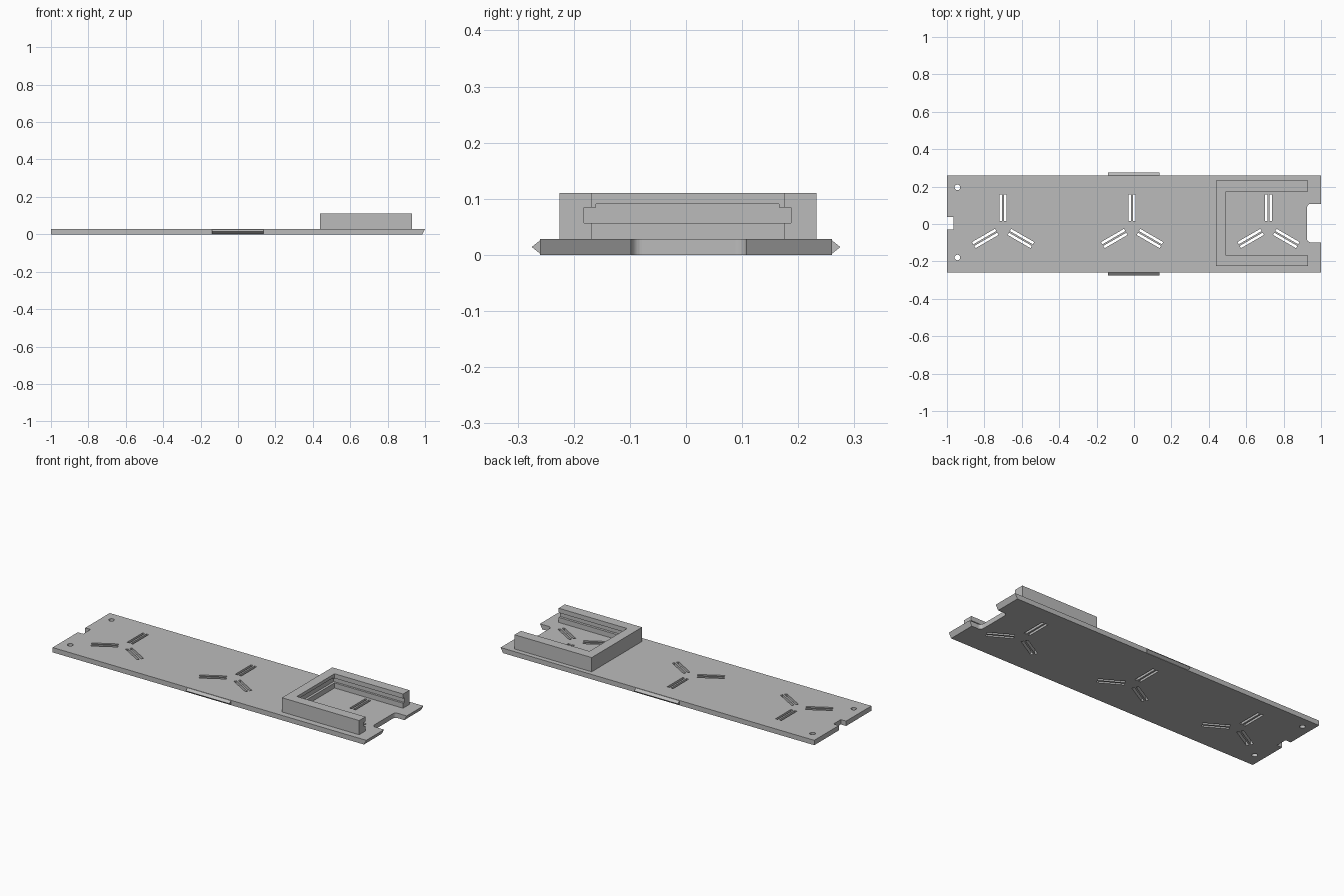
import bpy
import bmesh
from math import cos, sin, pi, radians

cube = bpy.data.objects.get("Cube")
if cube:
    bpy.data.objects.remove(cube, do_unlink=True)

grey = bpy.data.materials.new("plain_grey")
grey.use_nodes = True
GREY = (0.5, 0.5, 0.5, 1)
grey.diffuse_color = GREY
grey.node_tree.nodes["Principled BSDF"].inputs["Base Color"].default_value = GREY

T = 0.028       # plate thickness
HALF = 0.26     # plate half width


def add_object(name, bm):
    bmesh.ops.recalc_face_normals(bm, faces=bm.faces)
    mesh = bpy.data.meshes.new(name)
    bm.to_mesh(mesh)
    bm.free()
    mesh.materials.append(grey)
    obj = bpy.data.objects.new(name, mesh)
    bpy.context.collection.objects.link(obj)
    return obj


def extrude(bm, points, vector):
    """Sweep a closed 3D outline along a vector into a solid."""
    face = bm.faces.new([bm.verts.new(p) for p in points])
    top = bmesh.ops.extrude_face_region(bm, geom=[face])["geom"]
    verts = [v for v in top if isinstance(v, bmesh.types.BMVert)]
    bmesh.ops.translate(bm, verts=verts, vec=vector)


def cut(target, bm, name):
    cutter = add_object(name, bm)
    cutter.hide_render = True
    mod = target.modifiers.new(name, "BOOLEAN")
    mod.operation = "DIFFERENCE"
    mod.solver = "EXACT"
    mod.object = cutter
    bpy.context.view_layer.objects.active = target
    bpy.ops.object.modifier_apply(modifier=name)
    bpy.data.objects.remove(cutter, do_unlink=True)


def arc(cx, cy, r, start, end, steps=6):
    return [(cx + r * cos(radians(start + (end - start) * i / steps)),
             cy + r * sin(radians(start + (end - start) * i / steps)))
            for i in range(steps + 1)]


# Base plate outline with a rounded notch on the right end, a small one on the left
r = 0.02
outline = [(-1, -HALF), (1, -HALF), (1, -0.098)]
outline += arc(0.925 + r, -0.098 + r, r, 270, 180)
outline += arc(0.925 + r, 0.108 - r, r, 180, 90)
outline += [(1, 0.108), (1, HALF), (-1, HALF),
            (-1, 0.037), (-0.966, 0.037), (-0.966, -0.03), (-1, -0.03)]
bm = bmesh.new()
extrude(bm, [(x, y, 0) for x, y in outline], (0, 0, T))
# Undercut the right end
for v in bm.verts:
    if v.co.x > 0.99 and v.co.z < T / 2:
        v.co.x = 0.985
plate = add_object("base_plate", bm)

# Three groups of radial slot pairs, plus two screw holes
bm = bmesh.new()
for cx in (-0.70, -0.01, 0.719):
    for angle in (90, 210, 330):
        c, s = cos(radians(angle)), sin(radians(angle))
        for side in (-0.012, 0.012):
            corners = [(0.039, side - 0.007), (0.181, side - 0.007),
                       (0.181, side + 0.007), (0.039, side + 0.007)]
            extrude(bm, [(cx + u * c - v * s, -0.0225 + u * s + v * c, -0.05)
                         for u, v in corners], (0, 0, 0.15))
for y in (0.196, -0.179):
    extrude(bm, [(px, py, -0.05) for px, py in arc(-0.944, y, 0.015, 0, 345, 23)],
            (0, 0, 0.15))
cut(plate, bm, "slot_cutter")

# Pointed ridge in the middle of each long edge
for name, side in (("front_ridge", -1), ("back_ridge", 1)):
    bm = bmesh.new()
    extrude(bm, [(-0.14, side * HALF, 0.002), (-0.14, side * 0.275, T / 2),
                 (-0.14, side * HALF, T - 0.002)], (0.277, 0, 0))
    add_object(name, bm)

# U-shaped holder, open to the right
bm = bmesh.new()
extrude(bm, [(x, y, T) for x, y in (
    (0.438, -0.225), (0.93, -0.225), (0.93, -0.168), (0.493, -0.168),
    (0.493, 0.175), (0.93, 0.175), (0.93, 0.233), (0.438, 0.233))],
    (0, 0, 0.11 - T))
holder = add_object("u_holder", bm)

# Sliding groove along the inner walls, stepped up in the middle
bm = bmesh.new()
extrude(bm, [(0.479, y, z) for y, z in (
    (-0.182, 0.057), (0.187, 0.057), (0.187, 0.084), (0.166, 0.084),
    (0.166, 0.091), (-0.16, 0.091), (-0.16, 0.084), (-0.182, 0.084))],
    (0.6, 0, 0))
cut(holder, bm, "groove_cutter")
